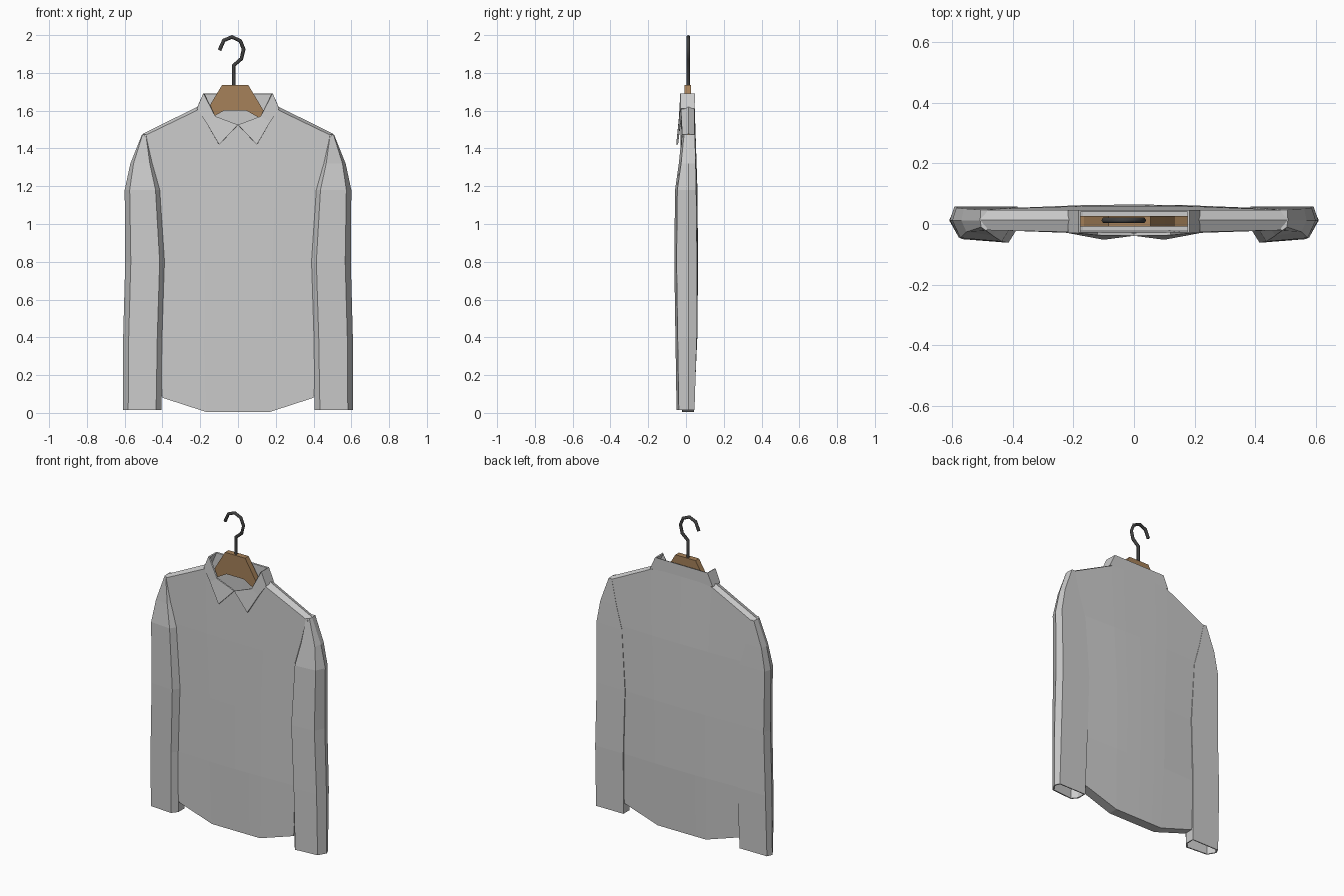
import bpy, bmesh

if "Cube" in bpy.data.objects:
    bpy.data.objects.remove(bpy.data.objects["Cube"])


def make(name, verts, faces, color=None, thick=0, offset=0):
    bm = bmesh.new()
    vs = [bm.verts.new(v) for v in verts]
    for f in faces:
        bm.faces.new([vs[i] for i in f])
    bmesh.ops.recalc_face_normals(bm, faces=bm.faces)
    me = bpy.data.meshes.new(name)
    bm.to_mesh(me)
    bm.free()
    ob = bpy.data.objects.new(name, me)
    bpy.context.collection.objects.link(ob)
    if color:
        paint(ob, name, color)
    if thick:
        m = ob.modifiers.new("cloth", 'SOLIDIFY')
        m.thickness, m.offset = thick, offset
    return ob


def paint(ob, name, color):
    mat = bpy.data.materials.new(name)
    mat.diffuse_color = color
    mat.use_nodes = True
    mat.node_tree.nodes["Principled BSDF"].inputs["Base Color"].default_value = mat.diffuse_color
    ob.data.materials.append(mat)


# torso: front and back sheets lofted over the same rows and columns
cols = [-1, -.42, -.24, 0, .24, .42, 1]
n = len(cols)
hem = [.08, .005, .005, .005, .005, .005, .08]
neck_front = [1.465, 1.605, 1.57, 1.52, 1.57, 1.605, 1.465]
neck_back = [1.465, 1.61, 1.62, 1.62, 1.62, 1.61, 1.465]
# half width, front edge y, front centre y, back edge y, back centre y
rows = [(.40, -.018, -.020, .040, .042), (.425, -.02, -.030, .050, .060),
        (.425, -.02, -.032, .052, .064), (.47, -.02, -.032, .050, .060),
        (.50, -.02, -.028, .046, .046)]
heights = [None, .40, .80, 1.20, None]
verts = []
for side in (0, 1):
    for r, row in enumerate(rows):
        w, edge, mid = row[0], row[1 + 2 * side], row[2 + 2 * side]
        for c, t in enumerate(cols):
            top = neck_back if side else neck_front
            z = hem[c] if r == 0 else top[c] if r == 4 else heights[r]
            verts.append((t * w, mid + (edge - mid) * t * t, z))
back = n * len(rows)
faces = []
for o in (0, back):
    for r in range(4):
        for c in range(n - 1):
            i = o + r * n + c
            faces.append((i, i + 1, i + n + 1, i + n))
for c in range(n - 1):                       # hem strip
    faces.append((c, c + 1, back + c + 1, back + c))
for r in range(4):                           # side strips
    for c in (0, n - 1):
        i = r * n + c
        faces.append((i, i + n, back + i + n, back + i))
for a, b in ((0, 1), (n - 1, n - 2)):        # ridged shoulders
    k = len(verts)
    for c in (a, b):
        verts.append((cols[c] * .505, .014, neck_back[c] + .012))
    f, g = 4 * n, back + 4 * n
    faces += [(f + a, f + b, k + 1, k), (k, k + 1, g + b, g + a)]
make("torso", verts, faces)

# sleeves: faceted tubes with open cuffs
rings = [(1.475, .485, .508, -.022, .047), (1.32, .45, .57, -.038, .051),
         (1.18, .41, .60, -.058, .054), (.80, .385, .597, -.062, .058),
         (.40, .398, .608, -.056, .057), (.015, .405, .61, -.05, .045)]
for s, name in ((-1, "left_sleeve"), (1, "right_sleeve")):
    verts, faces = [], []
    for z, xi, xo, yf, yb in rings:
        d = (xo - xi) * .14
        for x, y in ((xi, yb), (xi, -.015), (xi + d, yf),
                     (xo - d, yf + .012), (xo, .012), (xo - d * .5, yb)):
            verts.append((s * x, y, z))
    for r in range(len(rings) - 1):
        for k in range(6):
            i, j = r * 6 + k, r * 6 + (k + 1) % 6
            faces.append((i, j, j + 6, i + 6))
    faces.append(range(6))
    make(name, verts, faces, thick=.008, offset=-1)

# collar: two pointed flaps, side bands and a back band
verts, faces = [], []
for s in (-1, 1):
    o = len(verts)
    verts += [(s * .18, -.028, 1.69), (s * .215, -.026, 1.61),
              (s * .17, -.034, 1.54), (s * .10, -.047, 1.42),
              (0, -.034, 1.525), (s * .12, -.032, 1.57),
              (s * .18, .043, 1.69), (s * .215, .043, 1.61)]
    faces += [[o + i for i in f] for f in
              ((0, 1, 2, 5), (5, 2, 3, 4), (0, 6, 7, 1))]
faces.append((6, 14, 15, 7))
make("collar", verts, faces, thick=.01)

# wooden hanger: extruded half profile mirrored about its centre
half = [(.07, 1.735), (.115, 1.66), (.15, 1.60), (.42, 1.45), (.42, 1.42),
        (.13, 1.56), (.06, 1.60)]
outline = half + [(-x, z) for x, z in reversed(half)]
m = len(outline)
verts = [(x - .015, y, z) for y in (-.008, .027) for x, z in outline]
faces = [range(m), range(m, 2 * m)]
faces += [(i, (i + 1) % m, (i + 1) % m + m, i + m) for i in range(m)]
make("hanger", verts, faces, (.38, .22, .10, 1))

# metal hook
path = [(-.022, 1.72), (-.022, 1.84), (.018, 1.875), (.03, 1.925),
        (.012, 1.97), (-.032, 1.99), (-.075, 1.972), (-.098, 1.92)]
cu = bpy.data.curves.new("hook", 'CURVE')
cu.dimensions = '3D'
cu.bevel_depth, cu.bevel_resolution, cu.use_fill_caps = .01, 1, True
sp = cu.splines.new('POLY')
sp.points.add(len(path) - 1)
for p, (x, z) in zip(sp.points, path):
    p.co = (x, .012, z, 1)
hook = bpy.data.objects.new("hook", cu)
bpy.context.collection.objects.link(hook)
paint(hook, "hook", (.05, .05, .05, 1))
